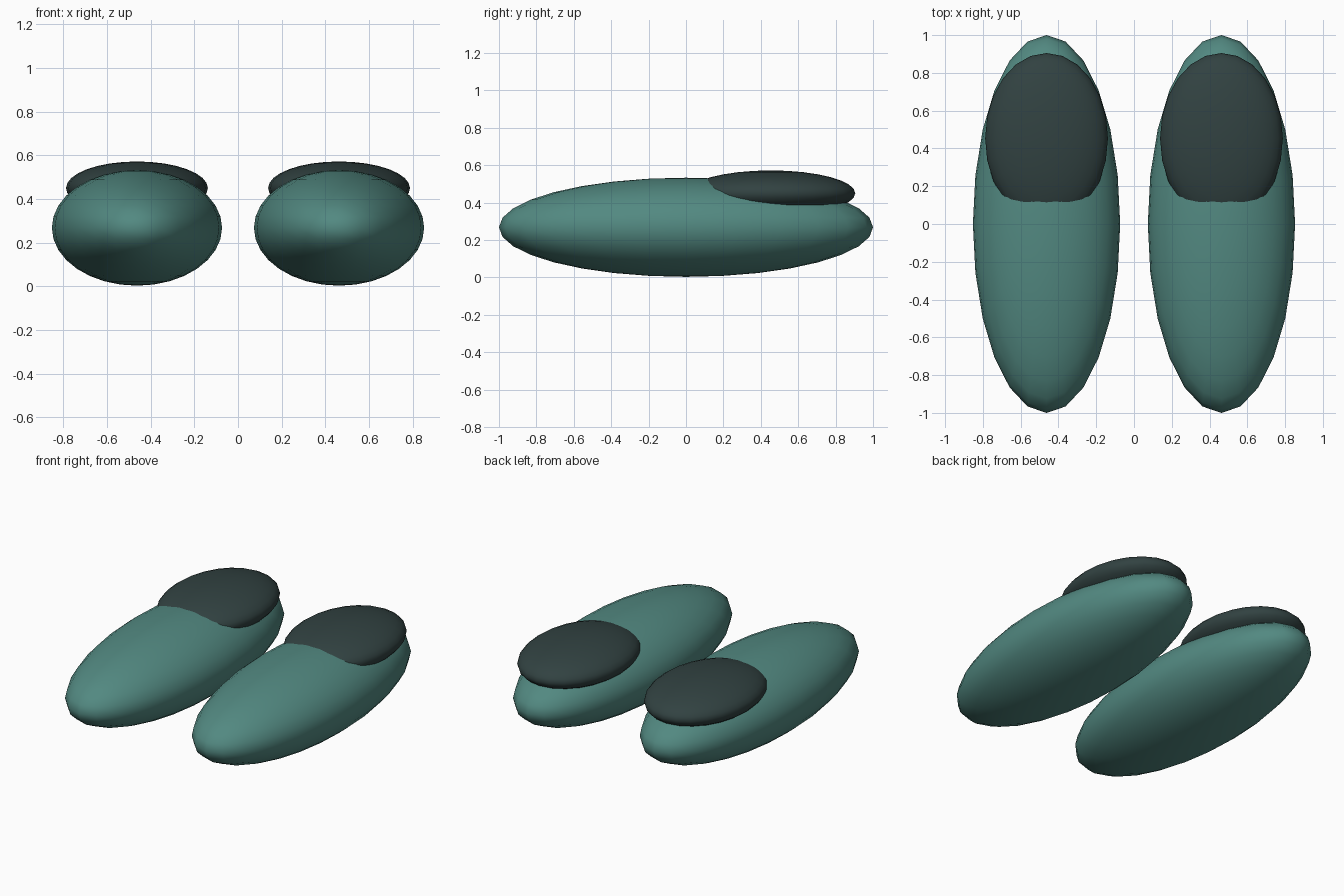
import bpy

if "Cube" in bpy.data.objects:
    bpy.data.objects.remove(bpy.data.objects["Cube"])


def material(name, colour):
    mat = bpy.data.materials.new(name)
    mat.diffuse_color = (*colour, 1)
    mat.use_nodes = True
    mat.node_tree.nodes["Principled BSDF"].inputs["Base Color"].default_value = mat.diffuse_color
    return mat


def ellipsoid(name, centre, radii, mat):
    bpy.ops.mesh.primitive_uv_sphere_add(segments=24, ring_count=16, radius=1, location=centre)
    ob = bpy.context.object
    ob.name = name
    ob.scale = radii
    bpy.ops.object.transform_apply(location=False, rotation=False, scale=True)
    bpy.ops.object.shade_smooth()
    ob.data.materials.append(mat)
    return ob


teal = material("teal", (0.085, 0.25, 0.22))
charcoal = material("dark charcoal green", (0.031, 0.054, 0.053))

for side, x in (("left", -0.463), ("right", 0.463)):
    # Long rounded body
    ellipsoid(side + "_body", (x, 0, 0.268), (0.39, 1.0, 0.265), teal)
    # Flattened dark pad sunk into the top near the back
    ellipsoid(side + "_pad", (x, 0.453, 0.45), (0.325, 0.452, 0.122), charcoal)
